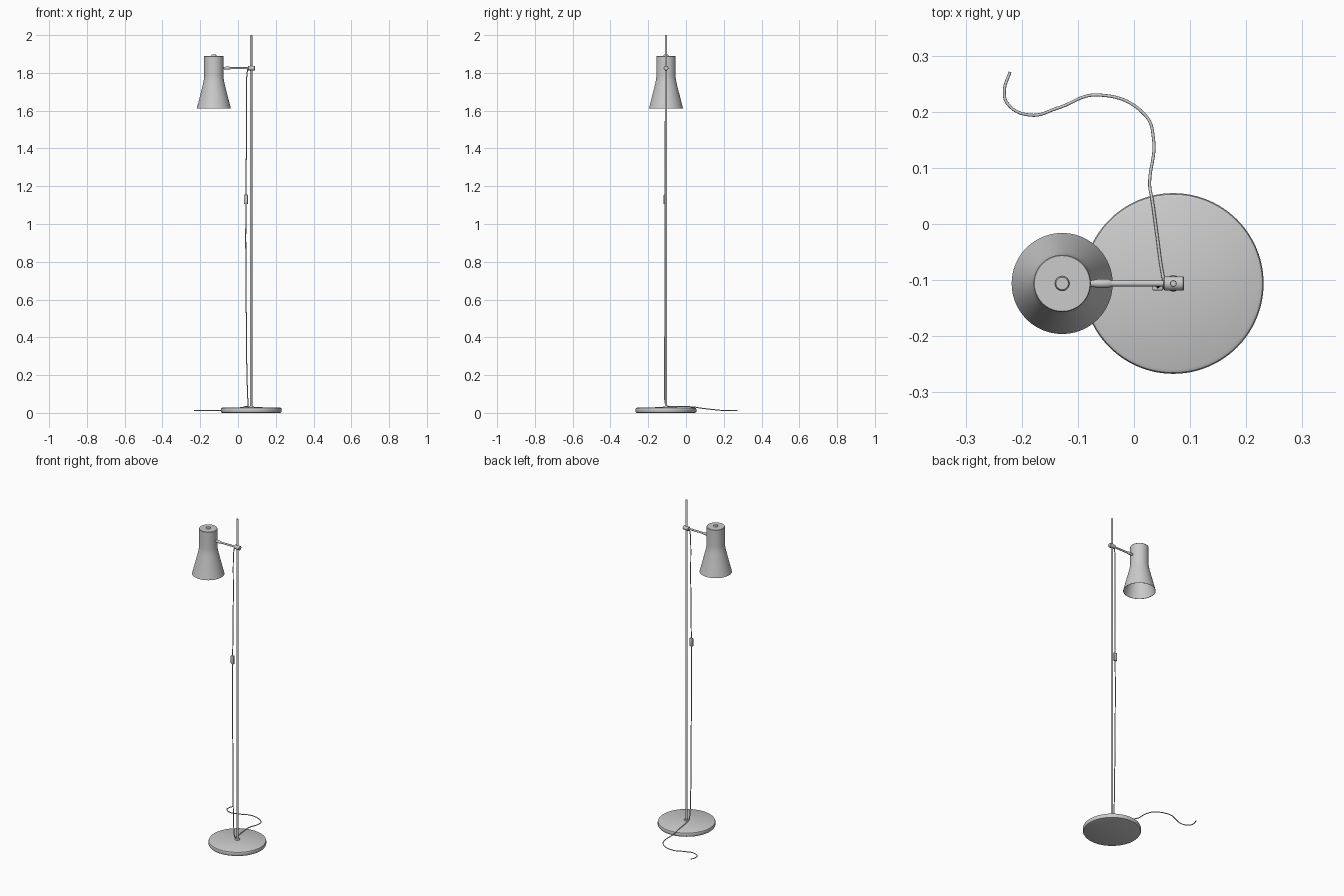
import bpy, bmesh, math
from mathutils import Matrix

if "Cube" in bpy.data.objects:
    bpy.data.objects.remove(bpy.data.objects["Cube"])

POLE = (0.07, -0.106)
SHADE = (-0.128, -0.106)
ARM_Z = 1.825


def lathe(name, profile, loc, along_x=False, steps=64, angle=35):
    """Spin (radius, height) points around z, or around x when along_x is set."""
    bm = bmesh.new()
    verts = [bm.verts.new((r, 0, h)) for r, h in profile]
    edges = [bm.edges.new(p) for p in zip(verts, verts[1:])]
    bmesh.ops.spin(bm, geom=verts + edges, cent=(0, 0, 0), axis=(0, 0, 1),
                   angle=math.tau, steps=steps)
    bmesh.ops.remove_doubles(bm, verts=bm.verts, dist=1e-5)
    bmesh.ops.recalc_face_normals(bm, faces=bm.faces)
    if along_x:
        bm.transform(Matrix.Rotation(math.pi / 2, 4, 'Y'))
    return finish(name, bm, loc, angle)


def finish(name, bm, loc, angle=35):
    me = bpy.data.meshes.new(name)
    bm.to_mesh(me)
    bm.free()
    ob = bpy.data.objects.new(name, me)
    ob.location = loc
    bpy.context.collection.objects.link(ob)
    bpy.ops.object.select_all(action='DESELECT')
    ob.select_set(True)
    bpy.context.view_layer.objects.active = ob
    bpy.ops.object.shade_smooth_by_angle(angle=math.radians(angle))
    return ob


def cord(name, points, radius=0.0027):
    """Round cable through the given points."""
    cu = bpy.data.curves.new(name, 'CURVE')
    cu.dimensions = '3D'
    cu.bevel_depth = radius
    cu.bevel_resolution = 3
    cu.resolution_u = 12
    cu.use_fill_caps = True
    sp = cu.splines.new('BEZIER')
    sp.bezier_points.add(len(points) - 1)
    for bp, p in zip(sp.bezier_points, points):
        bp.co = p
        bp.handle_left_type = bp.handle_right_type = 'AUTO'
    ob = bpy.data.objects.new(name, cu)
    bpy.context.collection.objects.link(ob)
    return ob


# Round weighted base with softened rim
lathe("base", [(0, 0), (0.153, 0), (0.158, 0.002), (0.161, 0.007), (0.161, 0.020),
               (0.159, 0.025), (0.153, 0.028), (0, 0.031)], (*POLE, 0), steps=96)

# Pole and its foot collar
lathe("pole", [(0, 0.02), (0.006, 0.02), (0.006, 1.998), (0.005, 2.0), (0, 2.0)],
      (*POLE, 0), steps=24)
lathe("pole_collar", [(0, 0.028), (0.014, 0.028), (0.014, 0.034), (0.012, 0.037), (0, 0.037)],
      (*POLE, 0), steps=32)

# Clamp, arm and tapered arm tip, all along x
lathe("arm_clamp", [(0, 0.053), (0.011, 0.053), (0.0125, 0.0545), (0.0125, 0.0875),
                    (0.011, 0.089), (0, 0.089)], (0, POLE[1], ARM_Z), True, 32)
lathe("arm", [(0, -0.06), (0.0055, -0.06), (0.0055, 0.06), (0, 0.06)],
      (0, POLE[1], ARM_Z), True, 24)
lathe("arm_tip", [(0, -0.079), (0.005, -0.079), (0.008, -0.064), (0.008, -0.046),
                  (0.0055, -0.040), (0, -0.040)], (0, POLE[1], ARM_Z), True, 24)

# Hollow shade: closed cylinder neck flowing into a flared skirt
outer = [(0.051, 1.888), (0.051, 1.782), (0.052, 1.770), (0.0545, 1.755),
         (0.058, 1.738), (0.090, 1.612)]
inner = [(r - 0.002, z) for r, z in reversed(outer[1:])]
lathe("shade", [(0, 1.890), (0.0495, 1.890)] + outer + inner
      + [(0.049, 1.887), (0, 1.887)], (*SHADE, 0), steps=96)
lathe("shade_cap", [(0, 1.888), (0.013, 1.888), (0.013, 1.894), (0.011, 1.897), (0, 1.897)],
      (*SHADE, 0), steps=32)

# Socket inside the neck
lathe("bulb_socket", [(0, 1.888), (0.018, 1.888), (0.018, 1.825), (0, 1.825)],
      (*SHADE, 0), steps=32)

# Hanging cord from the clamp to the base
cord("hanging_cord", [(0.052, -0.108, 1.822), (0.047, -0.109, 1.79), (0.045, -0.110, 1.5),
                      (0.042, -0.112, 1.13), (0.041, -0.112, 0.9), (0.044, -0.112, 0.5),
                      (0.048, -0.113, 0.18), (0.053, -0.110, 0.05), (0.054, -0.104, 0.037)])

# Cord across the base and along the floor
cord("floor_cord", [(0.054, -0.104, 0.037), (0.050, -0.085, 0.034), (0.041, -0.02, 0.033),
                    (0.032, 0.045, 0.031), (0.028, 0.068, 0.027), (0.035, 0.150, 0.017),
                    (0.020, 0.194, 0.013), (-0.066, 0.230, 0.012), (-0.135, 0.207, 0.012),
                    (-0.184, 0.194, 0.012), (-0.225, 0.214, 0.012), (-0.231, 0.237, 0.012),
                    (-0.221, 0.271, 0.012)])

# Inline switch on the cord
bm = bmesh.new()
bmesh.ops.create_cube(bm, size=1, matrix=Matrix.Diagonal((0.020, 0.013, 0.05, 1)))
bmesh.ops.bevel(bm, geom=bm.edges[:], offset=0.003, segments=3, profile=0.5, affect='EDGES')
finish("cord_switch", bm, (0.042, -0.112, 1.13))
